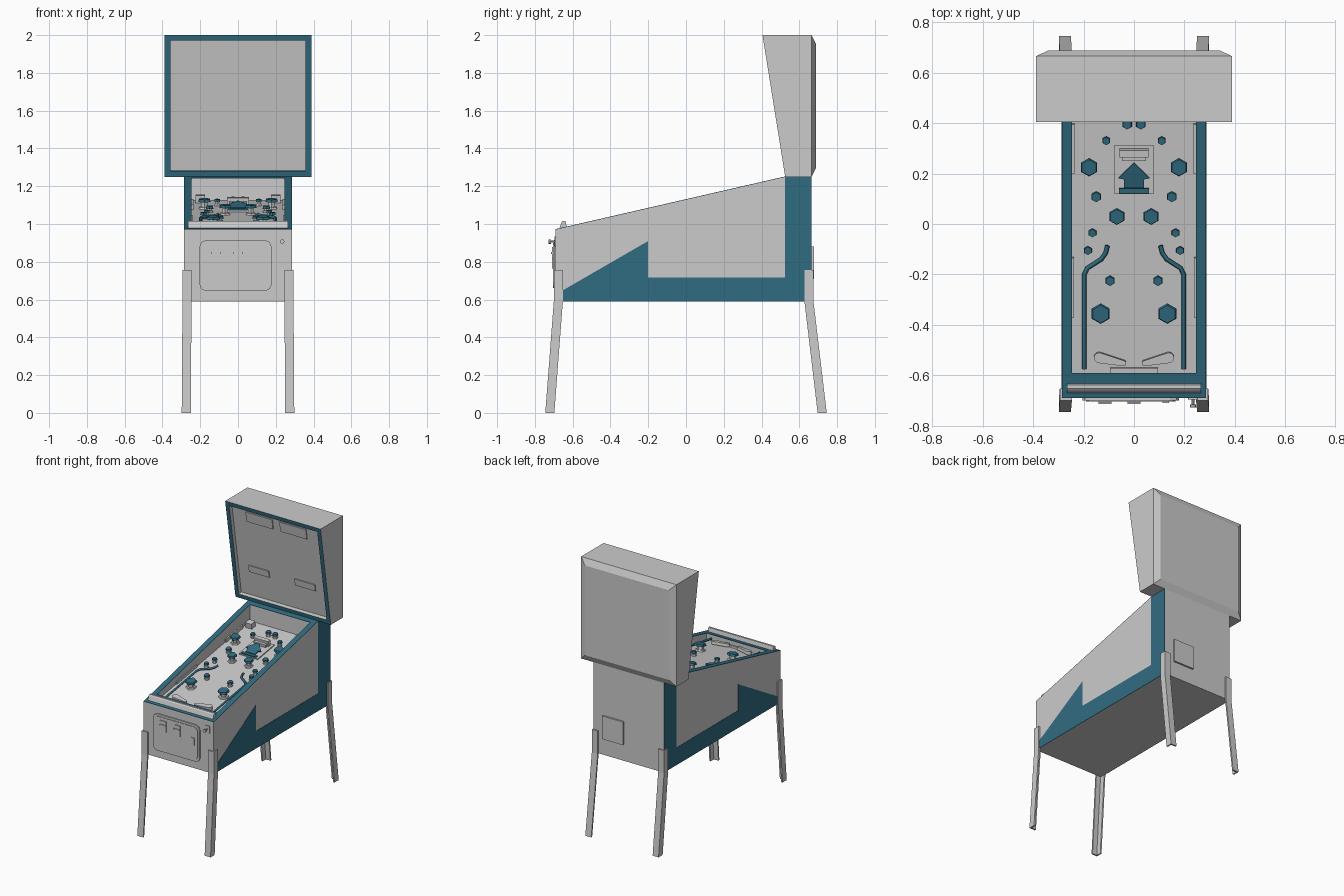
import bpy, bmesh
from math import atan, cos, sin, pi
from mathutils import Matrix, Vector

if "Cube" in bpy.data.objects:
    bpy.data.objects.remove(bpy.data.objects["Cube"])

TEAL = bpy.data.materials.new("teal")
TEAL.diffuse_color = (0.03, 0.15, 0.22, 1)
TEAL.use_nodes = True
TEAL.node_tree.nodes["Principled BSDF"].inputs["Base Color"].default_value = TEAL.diffuse_color


def finish(name, bm, mat=None):
    bmesh.ops.recalc_face_normals(bm, faces=bm.faces)
    me = bpy.data.meshes.new(name)
    bm.to_mesh(me)
    bm.free()
    ob = bpy.data.objects.new(name, me)
    bpy.context.collection.objects.link(ob)
    if mat:
        me.materials.append(mat)
    return ob


def loft(bm, rings):
    """Closed solid through rings of equal point count."""
    vs = [[bm.verts.new(p) for p in r] for r in rings]
    n = len(vs[0])
    for a, b in zip(vs, vs[1:]):
        for i in range(n):
            bm.faces.new((a[i], a[(i + 1) % n], b[(i + 1) % n], b[i]))
    return bm.faces.new(vs[0]), bm.faces.new(vs[-1])


def prism(name, yz, x0, x1, mat=None):
    bm = bmesh.new()
    loft(bm, [[(x, y, z) for y, z in yz] for x in (x0, x1)])
    return finish(name, bm, mat)


def box(name, lo, hi, mat=None, M=Matrix()):
    bm = bmesh.new()
    loft(bm, [[(lo[0], lo[1], z), (hi[0], lo[1], z), (hi[0], hi[1], z), (lo[0], hi[1], z)]
              for z in (lo[2], hi[2])])
    bm.transform(M)
    return finish(name, bm, mat)


def field_z(y):
    return 1.045 + 0.16 * y


def rim_z(y):
    return 0.97 + 0.2295 * (y + 0.69)


def on_field(x, y, h=0):
    return Matrix.Translation((x, y, field_z(y) + h)) @ Matrix.Rotation(atan(0.16), 4, 'X')


# Cabinet with a sunken playfield well
cab = prism("cabinet", [(-0.69, 0.59), (0.665, 0.59), (0.665, 1.25), (0.53, 1.25), (-0.69, 0.97)],
            -0.285, 0.285)
well = prism("well_cutter", [(-0.59, field_z(-0.59)), (0.49, field_z(0.49)), (0.49, 1.4), (-0.59, 1.4)],
             -0.245, 0.245)
mod = cab.modifiers.new("well", 'BOOLEAN')
mod.operation, mod.solver, mod.object = 'DIFFERENCE', 'EXACT', well
bpy.context.view_layer.update()
cut = bpy.data.meshes.new_from_object(cab.evaluated_get(bpy.context.evaluated_depsgraph_get()))
cab.modifiers.clear()
cab.data = cut
bpy.data.objects.remove(well)


# Coloured rim and side artwork
def rim(name, y0, y1, x0, x1):
    prism(name, [(y0, rim_z(y0)), (y1, rim_z(y1)), (y1, rim_z(y1) + .003), (y0, rim_z(y0) + .003)],
          x0, x1, TEAL)


rim("rim_front", -0.69, -0.59, -0.245, 0.245)
rim("rim_back", 0.49, 0.53, -0.245, 0.245)
art = [(-0.69, 0.59), (-0.69, 0.627), (-0.2, 0.91), (-0.2, 0.718), (0.523, 0.718),
       (0.523, 1.248), (0.665, 1.25), (0.665, 0.59)]
for s in (-1, 1):
    rim("rim_side", -0.69, 0.53, s * 0.245, s * 0.285)
    prism("side_artwork", art, s * 0.285, s * 0.287, TEAL)

# Lock bar across the front
prism("lock_bar", [(-0.672, 0.97), (-0.66, 1.008), (-0.652, 1.015), (-0.638, 1.015), (-0.63, 0.98)],
      -0.265, 0.265)

# Legs: angle section, vertical at the cabinet and splayed below
for sy, ytop, yfoot, name in ((-1, 0.70, 0.745, "front_leg"), (1, 0.675, 0.745, "rear_leg")):
    for s in (-1, 1):
        rings = []
        for xo, yo, z in ((0.294, ytop, 0.757), (0.294, ytop, 0.59), (0.298, yfoot, 0)):
            w, t = 0.048, 0.011
            L = [(0, 0), (w, 0), (w, t), (t, t), (t, w), (0, w)]
            rings.append([(s * (xo - a), sy * (yo - b), z) for a, b in L])
        bm = bmesh.new()
        loft(bm, rings)
        finish(name, bm)

# Backbox: leaning front with coloured frame, chamfered rear
bm = bmesh.new()
rings = []
for w, y0, z0, y1, z1 in ((0.388, 0.525, 1.25, 0.405, 2.0), (0.388, 0.665, 1.25, 0.665, 2.0),
                          (0.342, 0.687, 1.295, 0.687, 1.955)):
    rings.append([(-w, y0, z0), (w, y0, z0), (w, y1, z1), (-w, y1, z1)])
front, _ = loft(bm, rings)
bmesh.ops.recalc_face_normals(bm, faces=bm.faces)
frame = bmesh.ops.inset_region(bm, faces=[front], thickness=0.042)["faces"]
for f in frame:
    f.material_index = 1
normal = front.normal.copy()
pane = bmesh.ops.extrude_discrete_faces(bm, faces=[front])["faces"][0]
bmesh.ops.translate(bm, verts=pane.verts, vec=-normal * 0.03)
bb = finish("backbox", bm)
bb.data.materials.append(None)
bb.data.materials.append(TEAL)

# Raised panels on the backbox display
for name, x0, x1, z0, z1 in (("display_upper", 0.03, 0.245, 1.87, 1.945),
                             ("display_lower", 0.105, 0.27, 1.47, 1.52)):
    for s in (-1, 1):
        ys = [0.525 - 0.16 * (z - 1.25) + 0.03 for z in (z0, z1)]
        prism(name, [(ys[0] - .007, z0), (ys[1] - .007, z1), (ys[1] + .005, z1), (ys[0] + .005, z0)],
              s * x0, s * x1)


# Coin door: chamfered frame with inner door
def plate(name, x0, x1, z0, z1, c, y0, y1):
    bm = bmesh.new()
    pts = [(x0 + c, z0), (x1 - c, z0), (x1 - c * .3, z0 + c * .3), (x1, z0 + c), (x1, z1 - c),
           (x1 - c * .3, z1 - c * .3), (x1 - c, z1), (x0 + c, z1), (x0 + c * .3, z1 - c * .3),
           (x0, z1 - c), (x0, z0 + c), (x0 + c * .3, z0 + c * .3)]
    loft(bm, [[(x, y, z) for x, z in pts] for y in (y0, y1)])
    return finish(name, bm)


plate("coin_door_frame", -0.204, 0.178, 0.645, 0.915, 0.035, -0.699, -0.69)
plate("coin_door", -0.19, 0.164, 0.66, 0.9, 0.03, -0.703, -0.699)
for x in (-0.115, 0.0):
    box("coin_slot", (x - .025, -0.709, 0.80), (x + .025, -0.703, 0.878))
    box("coin_slot_lip", (x - .025, -0.714, 0.842), (x + .025, -0.709, 0.852))
box("door_latch", (0.112, -0.71, 0.765), (0.138, -0.703, 0.82))


# Plunger with its plate
def disc(name, M, r0, r1, h, n, mat=None):
    bm = bmesh.new()
    bmesh.ops.create_cone(bm, cap_ends=True, segments=n, radius1=r0, radius2=r1, depth=h,
                          matrix=M @ Matrix.Translation((0, 0, h / 2)))
    return finish(name, bm, mat)


plate("plunger_plate", 0.214, 0.254, 0.88, 0.934, 0.006, -0.696, -0.69)
fwd = Matrix.Translation((0.234, -0.696, 0.907)) @ Matrix.Rotation(pi / 2, 4, 'X')
disc("plunger_rod", fwd, 0.006, 0.006, 0.022, 8)
disc("plunger_knob", fwd @ Matrix.Translation((0, 0, .02)), 0.012, 0.012, 0.012, 8)

# Rear service hatch
box("service_hatch", (0.04, 0.665, 0.71), (0.21, 0.678, 0.88))

# Bumpers and posts: base, stem and hexagonal cap
spots = [(0.178, 0.225, 0.037), (0.068, 0.03, 0.034), (0.132, -0.355, 0.041),
         (0.11, 0.33, 0.018), (0.15, 0.108, 0.022), (0.165, -0.035, 0.018),
         (0.183, -0.105, 0.018), (0.095, -0.225, 0.021), (0.027, 0.395, 0.021)]
for x, y, r in spots:
    h = 0.05 if r > 0.03 else 0.032
    for s in (-1, 1):
        disc("post_base", on_field(s * x, y), r * .9, r * .8, 0.01, 6)
        disc("post_stem", on_field(s * x, y, .008), r * .55, r * .55, h - .016, 6)
        disc("post_cap", on_field(s * x, y, h - .012), r, r * .88, 0.014, 6, TEAL)

for s in (-1, 1):
    # Lane guide rails
    cu = bpy.data.curves.new("lane_rail", 'CURVE')
    cu.dimensions, cu.bevel_depth, cu.bevel_resolution, cu.use_fill_caps = '3D', 0.009, 0, True
    path = [(0.197, -0.575), (0.197, -0.2), (0.185, -0.175), (0.13, -0.14), (0.112, -0.115), (0.105, -0.085)]
    sp = cu.splines.new('POLY')
    sp.points.add(len(path) - 1)
    for p, (x, y) in zip(sp.points, path):
        p.co = (s * x, y, field_z(y) + 0.02, 1)
    cu.materials.append(TEAL)
    bpy.context.collection.objects.link(bpy.data.objects.new("lane_rail", cu))

    # Flippers: hull of a large and a small circle
    bm = bmesh.new()
    for cx, cy, r in ((0.138, 0.0, 0.021), (0.042, -0.022, 0.011)):
        for i in range(12):
            for z in (0.008, 0.03):
                bm.verts.new((s * (cx + r * cos(i * pi / 6)), cy + r * sin(i * pi / 6), z))
    bmesh.ops.convex_hull(bm, input=bm.verts)
    bmesh.ops.dissolve_limit(bm, angle_limit=0.02, verts=bm.verts, edges=bm.edges)
    bm.transform(on_field(0, -0.526))
    finish("flipper", bm)

    # Side strips and rear corner blocks
    box("side_strip", (s * 0.236, -0.1, 0), (s * 0.245, 0.1, 0.025), M=on_field(0, 0.3))
    box("side_strip", (s * 0.238, -0.12, 0), (s * 0.245, 0.12, 0.02), M=on_field(0, -0.25))
    box("corner_block", (s * 0.175, -0.02, 0), (s * 0.225, 0.025, 0.04), M=on_field(0, 0.43))

# Apron edge below the flippers
box("apron", (-0.095, -0.012, 0), (0.095, 0.008, 0.012), M=on_field(0, -0.577))

# Central target: plinth, scoop and arrow on a ramp
box("target_plinth", (-0.077, -0.098, 0), (0.077, 0.098, 0.008), M=on_field(0, 0.217))
box("target_scoop", (-0.058, -0.008, 0.008), (0.058, 0.02, 0.05), M=on_field(0, 0.28))
box("target_scoop_lip", (-0.048, -0.025, 0.008), (0.048, -0.008, 0.03), M=on_field(0, 0.28))
ramp = on_field(0, 0.12, 0.008)
bm = bmesh.new()
loft(bm, [[ramp @ Vector((x, y, 0.006 + k + 0.2 * y)) for x, y in
           ((-.04, .025), (.04, .025), (.04, .06), (.062, .065), (0, .13), (-.062, .065), (-.04, .06))]
          for k in (-0.008, 0)])
finish("target_arrow", bm, TEAL)
box("target_bar", (-0.06, 0.002, 0), (0.06, 0.022, 0.008), TEAL, ramp)
